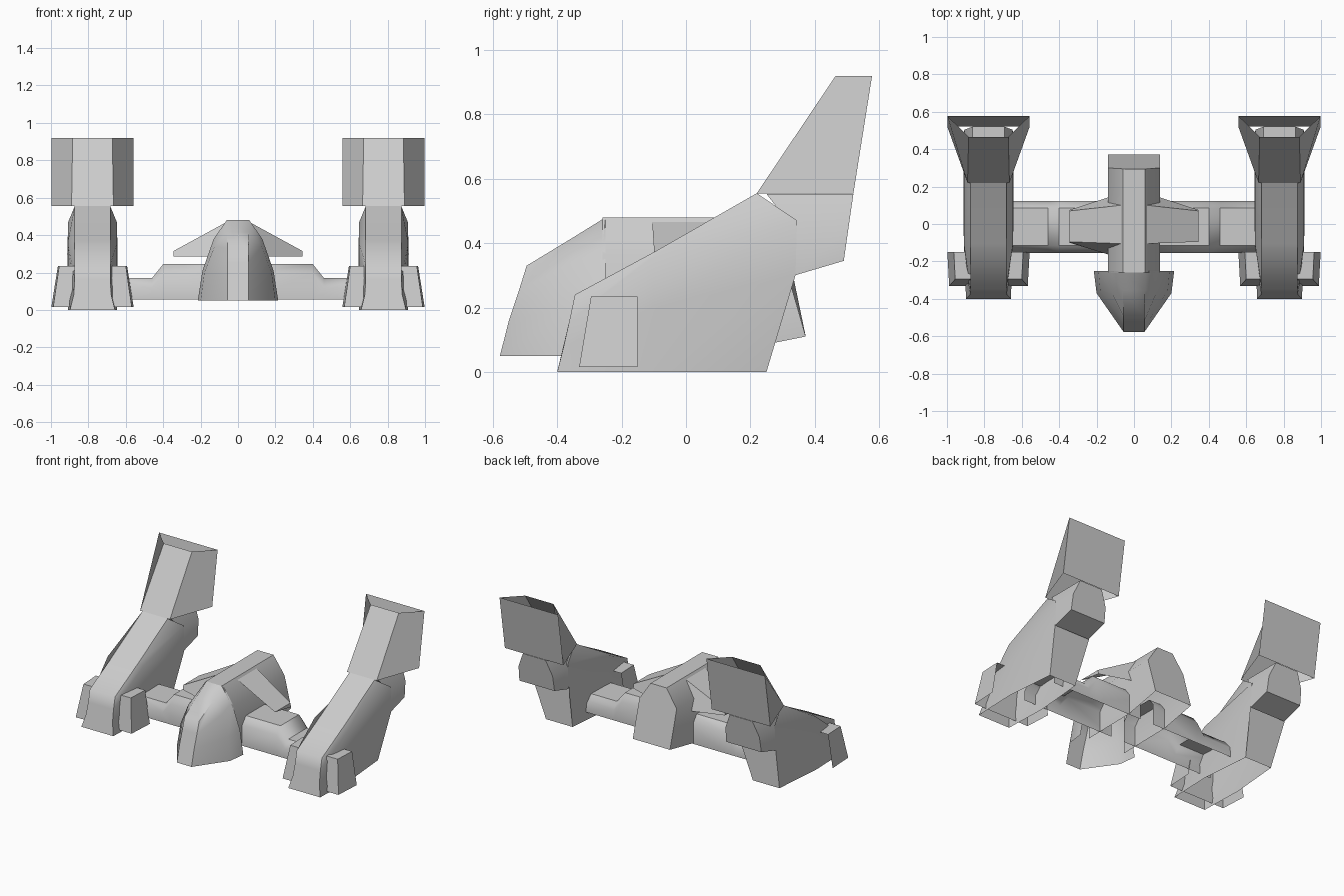
import bpy, bmesh, math

if "Cube" in bpy.data.objects:
    bpy.data.objects.remove(bpy.data.objects["Cube"])

POD_X = 0.778   # centre line of each side pod


def finish(name, bm, mirror=False):
    bmesh.ops.recalc_face_normals(bm, faces=bm.faces)
    me = bpy.data.meshes.new(name)
    bm.to_mesh(me)
    bm.free()
    ob = bpy.data.objects.new(name, me)
    bpy.context.collection.objects.link(ob)
    bpy.ops.object.select_all(action='DESELECT')
    ob.select_set(True)
    bpy.context.view_layer.objects.active = ob
    bpy.ops.object.shade_smooth_by_angle(angle=math.radians(50))
    if mirror:
        ob.modifiers.new("mirror", 'MIRROR').use_axis = (True, False, False)
    return ob


def loft(name, rings, closed=False, caps=(False, False), mirror=False):
    """Skin a list of equally long point rings; open rings leave the underside open."""
    bm = bmesh.new()
    vs = [[bm.verts.new(p) for p in r] for r in rings]
    n = len(rings[0])
    for a, b in zip(vs, vs[1:]):
        for i in range(n if closed else n - 1):
            j = (i + 1) % n
            bm.faces.new((a[i], a[j], b[j], b[i]))
    if caps[0]:
        bm.faces.new(vs[0])
    if caps[1]:
        bm.faces.new(vs[-1])
    return finish(name, bm, mirror)


def sym(half, cx=0.0):
    """Half section of (half width, y, z), mirrored about cx to a full ring."""
    return ([(cx + w, y, z) for w, y, z in half] +
            [(cx - w, y, z) for w, y, z in reversed(half)])


# Nose: wide at its rear, tapering to a blunt tip
loft("nose", [
    sym([(.055, -.578, .05), (.055, -.55, .16), (.055, -.52, .25), (.055, -.495, .33)]),
    sym([(.20, -.37, .05), (.18, -.36, .20), (.125, -.355, .34), (.06, -.355, .415)]),
    sym([(.215, -.25, .05), (.19, -.25, .21), (.13, -.25, .38), (.06, -.25, .48)])],
    caps=(True, False))

# Main hull behind the nose
loft("hull", [
    sym([(.14, -.26, .055), (.14, -.26, .36), (.06, -.26, .48)]),
    sym([(.14, .12, .06), (.14, .12, .36), (.06, .12, .48)]),
    sym([(.14, .372, .11), (.14, .30, .36), (.06, .295, .48)])],
    caps=(False, True))

# Small drooping winglets: hollow below, the right one also open at the front
for side, start in (("left", 0), ("right", 1)):
    s = -1 if side == "left" else 1
    root = [(.13, -.165, .285), (.07, -.105, .465), (.07, .10, .465), (.13, .145, .285)]
    tip = [(.345, -.10, .285), (.345, -.095, .315), (.345, .07, .315), (.345, .075, .285)]
    loft(side + "_winglet", [[(s * x, y, z) for x, y, z in r[start:]] for r in (root, tip)],
         caps=(False, True))

# Cross struts joining hull and pods
loft("cross_strut", [
    [(x, -.155, .055), (x, -.155, z - .05), (x, -.115, z),
     (x, .085, z), (x, .122, z - .05), (x, .122, .055)]
    for x, z in ((.05, .245), (.40, .245), (.46, .17), (.74, .17))], mirror=True)

# Side pods with a rising spine
loft("pod", [
    sym([(.12, -.40, 0), (.10, -.38, .08), (.095, -.362, .16), (.095, -.345, .24)], POD_X),
    sym([(.13, -.10, 0), (.132, -.10, .20), (.132, -.10, .36), (.095, -.10, .372)], POD_X),
    sym([(.10, .25, 0), (.135, .34, .30), (.13, .345, .47), (.095, .22, .555)], POD_X)],
    caps=(True, True), mirror=True)

# Tail column carrying the fin, narrowing upward
loft("tail_column", [
    [(POD_X + s * w, y, z) for s, y, z in ((-1, y0, z0), (1, y0, z0), (1, y1, z1), (-1, y1, z1))]
    for w, y0, z0, y1, z1 in ((.132, .338, .30, .49, .345),
                              (.128, .33, .45, .505, .45),
                              (.085, .25, .553, .52, .553))],
    closed=True, caps=(True, True), mirror=True)

# Hollow trapezoid fins, open above and below
loft("fin_duct", [
    sym([(.112, .22, .555), (.22, .52, .555)], POD_X),
    sym([(.106, .465, .92), (.22, .578, .92)], POD_X)],
    closed=True, mirror=True)

# Front fairings: thin shells, open at the back and underneath
loft("front_fairing", [
    sym([(.22, -.15, .015), (.185, -.15, .235)], POD_X),
    sym([(.21, -.332, .015), (.178, -.295, .235)], POD_X)],
    caps=(False, True), mirror=True)
